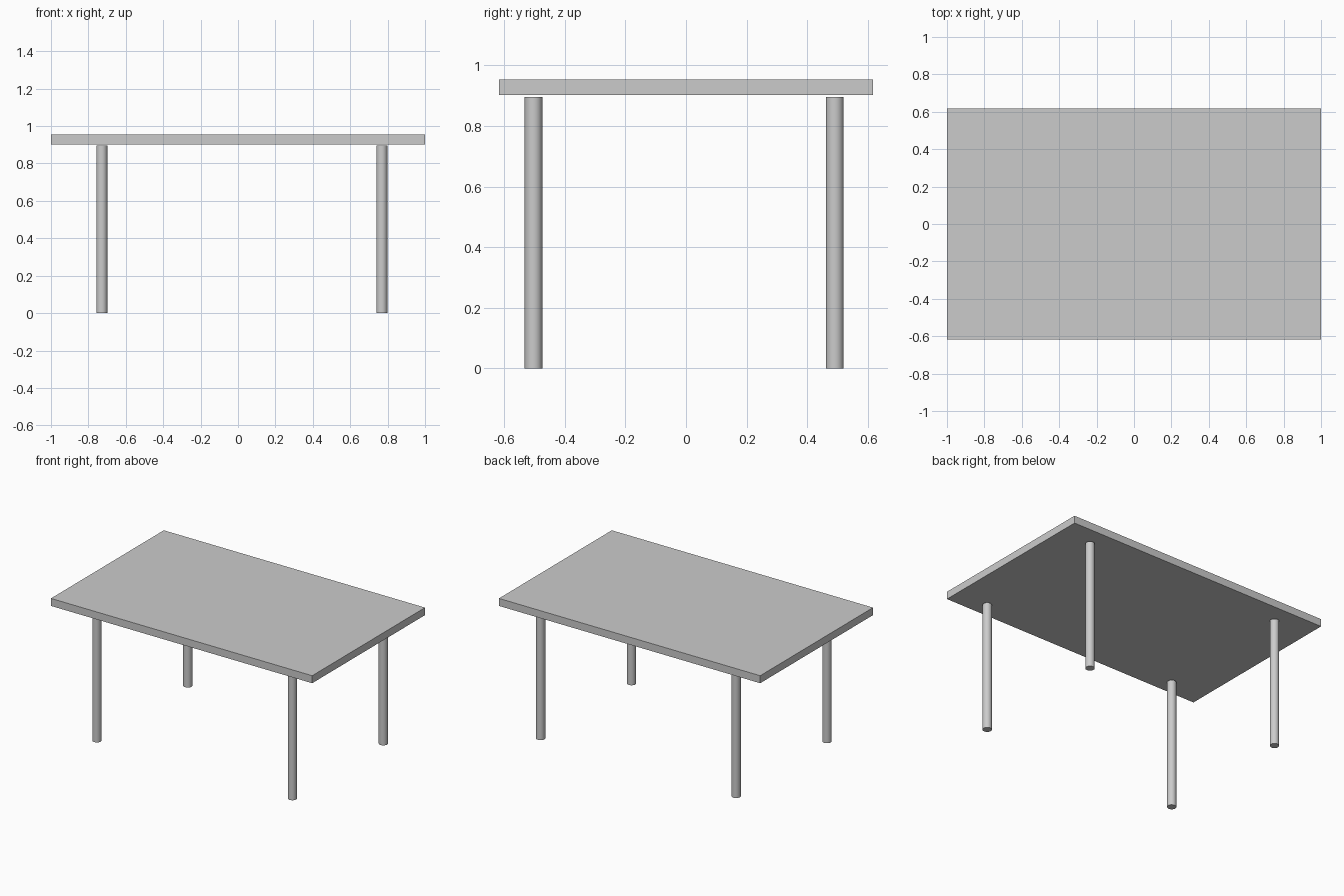
import bpy
import math

cube = bpy.data.objects.get("Cube")
if cube:
    bpy.data.objects.remove(cube, do_unlink=True)

# Plain grey finish shared by the whole table
grey = bpy.data.materials.new("light grey")
grey.use_nodes = True
colour = (0.6, 0.6, 0.6, 1)
grey.diffuse_color = colour
grey.node_tree.nodes["Principled BSDF"].inputs["Base Color"].default_value = colour

TOP_LOW, TOP_HIGH = 0.902, 0.954
LEG_HEIGHT, LEG_RADIUS = 0.895, 0.029


def finish(name):
    obj = bpy.context.object
    obj.name = name
    obj.data.materials.append(grey)
    return obj


# Table top: a thin slab
bpy.ops.mesh.primitive_cube_add(size=1, location=(0, 0, (TOP_LOW + TOP_HIGH) / 2))
top = finish("table_top")
top.scale = (2, 1.234, TOP_HIGH - TOP_LOW)
bpy.ops.object.transform_apply(location=False, rotation=False, scale=True)

# Four round legs, stopping just short of the top
for side, x in (("right", -0.728), ("left", 0.769)):
    for end, y in (("front", -0.503), ("back", 0.491)):
        bpy.ops.mesh.primitive_cylinder_add(
            vertices=32, radius=LEG_RADIUS, depth=LEG_HEIGHT,
            location=(x, y, LEG_HEIGHT / 2))
        finish(f"{end}_{side}_leg")
        bpy.ops.object.shade_smooth_by_angle(angle=math.radians(30))
